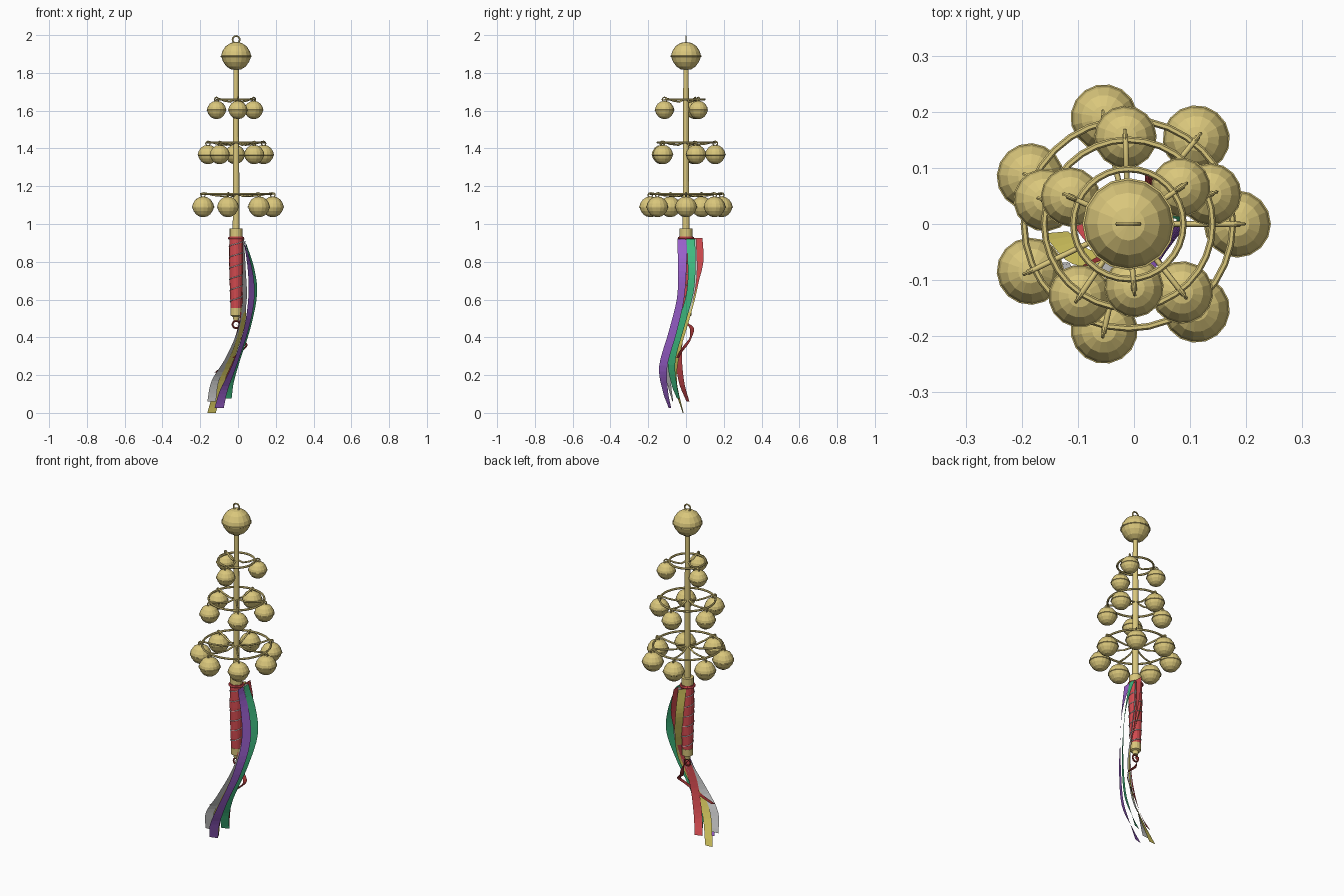
import bpy, bmesh, math
from mathutils import Vector

if "Cube" in bpy.data.objects:
    bpy.data.objects.remove(bpy.data.objects["Cube"])

CX = -0.01  # axis of the staff


def mat(name, rgb):
    m = bpy.data.materials.new(name)
    m.diffuse_color = (*rgb, 1)
    m.use_nodes = True
    m.node_tree.nodes["Principled BSDF"].inputs["Base Color"].default_value = m.diffuse_color
    return m


GOLD = mat("gold", (0.70, 0.57, 0.20))
RED = mat("red", (0.65, 0.07, 0.08))
DARK_RED = mat("dark_red", (0.30, 0.03, 0.03))
GREEN = mat("green", (0.05, 0.50, 0.22))
PURPLE = mat("purple", (0.33, 0.12, 0.62))
YELLOW = mat("yellow", (0.70, 0.60, 0.12))
WHITE = mat("white", (0.70, 0.70, 0.70))


def add_object(name, mesh, material, loc=(0, 0, 0), rot=(0, 0, 0)):
    if not mesh.materials:
        mesh.materials.append(material)
    ob = bpy.data.objects.new(name, mesh)
    ob.location, ob.rotation_euler = loc, rot
    bpy.context.collection.objects.link(ob)
    return ob


def lathe(name, profile, segs):
    """Mesh revolved about z from (radius, z) points."""
    bm = bmesh.new()
    vs = [bm.verts.new((r, 0, z)) for r, z in profile]
    es = [bm.edges.new(p) for p in zip(vs, vs[1:])]
    bmesh.ops.spin(bm, geom=vs + es, cent=(0, 0, 0), axis=(0, 0, 1),
                   angle=2 * math.pi, steps=segs, use_merge=True)
    bmesh.ops.remove_doubles(bm, verts=bm.verts, dist=1e-5)
    bmesh.ops.recalc_face_normals(bm, faces=bm.faces)
    me = bpy.data.meshes.new(name)
    bm.to_mesh(me)
    bm.free()
    return me


def ring(name, loc, major, minor, material=GOLD, rot=(0, 0, 0), segs=32):
    bpy.ops.mesh.primitive_torus_add(location=loc, rotation=rot, major_radius=major,
                                     minor_radius=minor, major_segments=segs, minor_segments=6)
    ob = bpy.context.object
    ob.name = name
    ob.data.materials.append(material)


def wire(name, pts, radius, material):
    cu = bpy.data.curves.new(name, 'CURVE')
    cu.dimensions = '3D'
    cu.bevel_depth, cu.bevel_resolution, cu.use_fill_caps = radius, 1, True
    sp = cu.splines.new('POLY')
    sp.points.add(len(pts) - 1)
    for p, co in zip(sp.points, pts):
        p.co = (*co, 1)
    add_object(name, cu, material)


def spline(keys, steps=5):
    """Catmull-Rom through key tuples."""
    k = [Vector(p) for p in keys]
    k = [2 * k[0] - k[1]] + k + [2 * k[-1] - k[-2]]
    out = []
    for a, b, c, d in zip(k, k[1:], k[2:], k[3:]):
        for i in range(steps):
            t = i / steps
            out.append(0.5 * (2 * b + (c - a) * t + (2 * a - 5 * b + 4 * c - d) * t * t
                              + (3 * b - a - 3 * c + d) * t ** 3))
    return out + [k[-2]]


def ribbon(name, keys, width, material):
    """Strip through (x, y, z, direction of width in degrees)."""
    verts = []
    for x, y, z, deg in spline(keys):
        a = math.radians(deg)
        dx, dy = math.cos(a) * width / 2, math.sin(a) * width / 2
        verts += [(x - dx, y - dy, z), (x + dx, y + dy, z)]
    faces = [(i, i + 1, i + 3, i + 2) for i in range(0, len(verts) - 2, 2)]
    me = bpy.data.meshes.new(name)
    me.from_pydata(verts, [], faces)
    add_object(name, me, material)


# staff with collar
staff = [(0, 1.84), (0.014, 1.84), (0.018, 0.975), (0.034, 0.975), (0.034, 0.935), (0, 0.935)]
add_object("staff", lathe("staff", staff, 16), GOLD, (CX, 0, 0))

# wrapped handle, flange and end cap
grip = [(0, 0.935), (0.036, 0.935), (0.037, 0.8), (0.033, 0.65), (0.029, 0.55), (0, 0.55)]
add_object("handle", lathe("handle", grip, 16), RED, (CX, 0, 0))
ring("handle_flange", (CX, 0, 0.925), 0.037, 0.007, RED)
cap = [(0, 0.555), (0.031, 0.555), (0.029, 0.515), (0.018, 0.51), (0.014, 0.49), (0, 0.487)]
add_object("handle_cap", lathe("handle_cap", cap, 16), GOLD, (CX, 0, 0))
ring("handle_end_ring", (CX, 0, 0.468), 0.019, 0.005, DARK_RED, (math.pi / 2, 0, 0), 16)

# spiral binding on the handle
turns, n = 6, 120
coil = []
for i in range(n + 1):
    t = i / n
    a, r = t * turns * 2 * math.pi, 0.031 + 0.006 * min(1, t * 1.5)
    coil.append((CX + r * math.cos(a), r * math.sin(a), 0.56 + 0.35 * t))
wire("handle_binding", coil, 0.0025, WHITE)

# bells: unit profile with a lip round the middle
BELL = [(0, .92), (.36, .86), (.68, .65), (.90, .30), (.96, .04), (1, .03), (1, -.03),
        (.95, -.06), (.84, -.36), (.62, -.66), (.34, -.84), (0, -.90)]


def bell_mesh(r):
    return lathe("bell", [(a * r, b * r) for a, b in BELL], 16)


# top bell and hanging loop
add_object("top_bell", bell_mesh(0.082), GOLD, (CX, 0, 1.888))
ring("top_loop", (CX, 0, 1.976), 0.019, 0.0045, GOLD, (math.pi / 2, 0, 0), 16)

# three tiers: count, first angle, ring radius, ring z, bell orbit, bell z, bell radius
TIERS = [("upper", 3, 35, 0.098, 1.66, 0.114, 1.603, 0.053),
         ("middle", 5, 20, 0.150, 1.432, 0.155, 1.367, 0.056),
         ("lower", 7, 0, 0.186, 1.16, 0.194, 1.09, 0.060)]
for tier, count, first, rr, rz, orbit, bz, br in TIERS:
    ring(tier + "_ring", (CX, 0, rz), rr, 0.006)
    mesh = bell_mesh(br)
    for i in range(count):
        a = math.radians(first) + i * 2 * math.pi / count
        c, s = math.cos(a), math.sin(a)
        add_object(tier + "_bell", mesh, GOLD, (CX + orbit * c, orbit * s, bz), (0, 0, a))
        ring(tier + "_bell_loop", (CX + orbit * c, orbit * s, bz + br + 0.003), 0.012, 0.0035,
             GOLD, (math.pi / 2, 0, a), 12)
        # spoke sagging slightly from the staff out to the bell
        path = [(0.01, 0), (rr * .35, -.014), (rr * .7, -.008), (rr, .004), (orbit + .005, -.004)]
        wire(tier + "_spoke", [(CX + r * c, r * s, rz + z) for r, z in path], 0.005, GOLD)

# ribbons fanning from the flange and blown sideways
ribbon("purple_ribbon", [(.03, -.02, .92, 90), (.065, -.02, .75, 60), (.07, -.03, .6, 50),
                         (.04, -.07, .43, 60), (-.02, -.12, .25, 60), (-.075, -.11, .12, 35),
                         (-.10, -.085, .025, 15)], 0.05, PURPLE)
ribbon("green_ribbon", [(.035, .025, .92, 90), (.075, .03, .77, 65), (.088, .02, .63, 55),
                        (.055, -.03, .45, 60), (0, -.075, .28, 60), (-.04, -.065, .16, 40),
                        (-.055, -.04, .075, 20)], 0.045, GREEN)
ribbon("red_ribbon", [(.02, .065, .925, 90), (.03, .07, .8, 75), (.025, .04, .67, 60),
                      (.02, -.01, .5, 60), (-.02, -.04, .34, 55), (-.06, -.025, .17, 40),
                      (-.09, .01, .06, 20)], 0.045, RED)
ribbon("yellow_ribbon", [(-.01, .05, .92, 50), (0, .06, .78, 50), (.02, .04, .65, 55),
                         (.03, 0, .5, 60), (-.02, -.05, .32, 55), (-.09, -.06, .17, 30),
                         (-.14, -.015, .0, 5)], 0.045, YELLOW)
ribbon("white_ribbon", [(.02, .035, .92, 60), (.03, .04, .75, 60), (.035, .02, .6, 60),
                        (.01, -.03, .45, 70), (-.055, -.08, .29, 60), (-.12, -.09, .17, 30),
                        (-.14, -.07, .06, 5)], 0.045, WHITE)

# curled cord ribbon hanging from the end ring
ribbon("end_cord", [(-.01, 0, .475, 90), (0, .03, .45, 90), (.01, .025, .40, 30),
                    (.045, 0, .36, 60), (.01, -.03, .32, 50), (-.06, -.06, .26, 50),
                    (-.115, -.09, .215, 40)], 0.022, DARK_RED)
